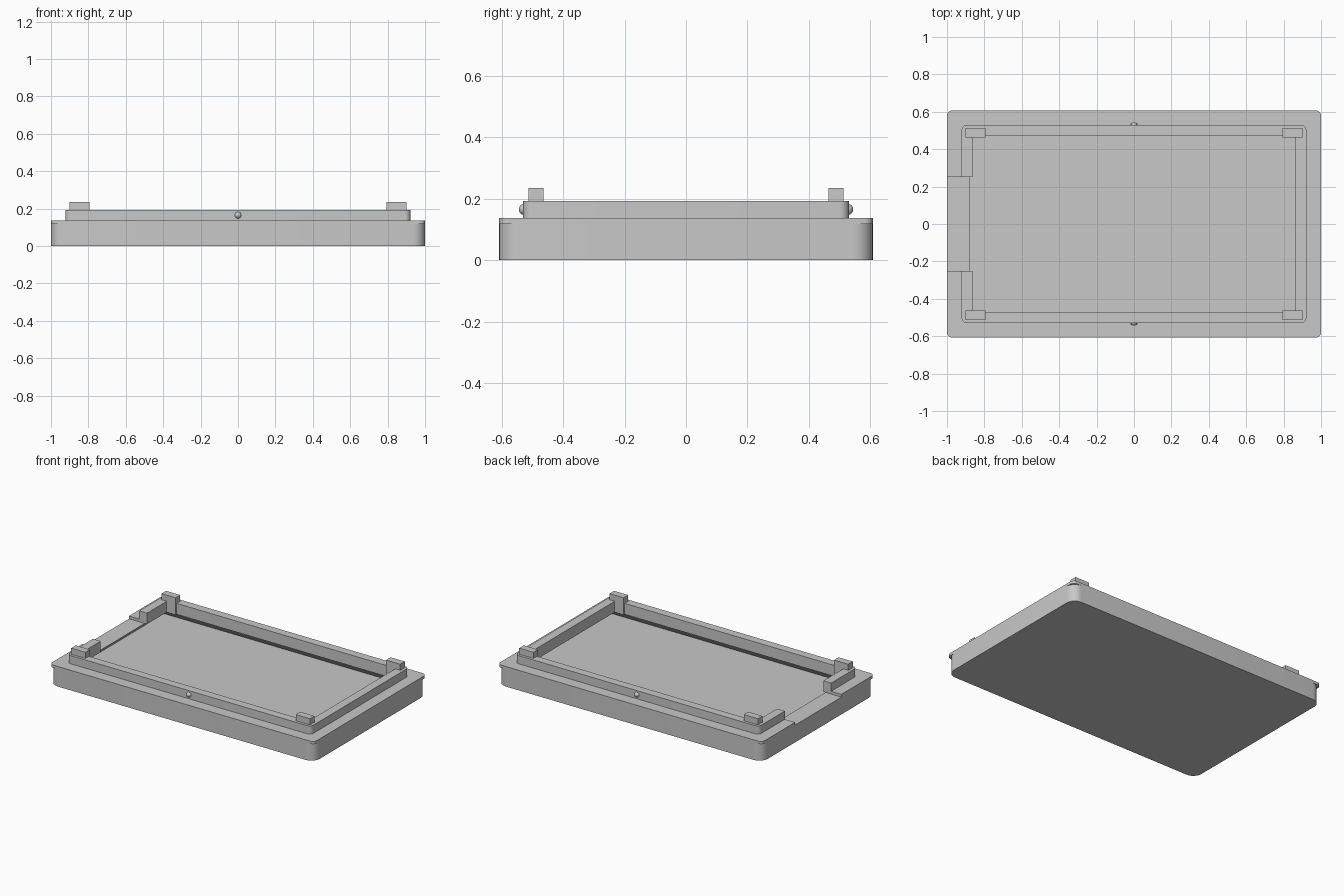
import bpy, bmesh

cube = bpy.data.objects.get("Cube")
if cube:
    bpy.data.objects.remove(cube, do_unlink=True)

grey = bpy.data.materials.new("plain_grey")
grey.use_nodes = True
colour = (0.58, 0.58, 0.58, 1)
grey.diffuse_color = colour
grey.node_tree.nodes["Principled BSDF"].inputs["Base Color"].default_value = colour


def activate(ob):
    bpy.ops.object.select_all(action='DESELECT')
    ob.select_set(True)
    bpy.context.view_layer.objects.active = ob


def box(name, low, high, radius=0, taper=0):
    """Box between two corners, with rounded upright edges or a narrowed top."""
    bm = bmesh.new()
    bmesh.ops.create_cube(bm, size=1)
    for v in bm.verts:
        inset = taper if v.co.z > 0 else 0
        for i in range(3):
            v.co[i] = high[i] if v.co[i] > 0 else low[i]
        for i in range(2):
            v.co[i] -= inset if v.co[i] > 0 else -inset
    if radius:
        upright = [e for e in bm.edges
                   if abs(e.verts[0].co.z - e.verts[1].co.z) > 0.001]
        bmesh.ops.bevel(bm, geom=upright, offset=radius, segments=8,
                        profile=0.5, affect='EDGES')
    mesh = bpy.data.meshes.new(name)
    bm.to_mesh(mesh)
    bm.free()
    mesh.materials.append(grey)
    ob = bpy.data.objects.new(name, mesh)
    bpy.context.collection.objects.link(ob)
    return ob


def slab(name, half_x, half_y, z0, z1, radius=0, taper=0):
    return box(name, (-half_x, -half_y, z0), (half_x, half_y, z1), radius, taper)


def cut(ob, cutter):
    activate(ob)
    mod = ob.modifiers.new("cut", 'BOOLEAN')
    mod.operation = 'DIFFERENCE'
    mod.solver = 'EXACT'
    mod.object = cutter
    bpy.ops.object.modifier_apply(modifier=mod.name)
    bpy.data.objects.remove(cutter, do_unlink=True)


def smooth(ob):
    activate(ob)
    bpy.ops.object.shade_smooth_by_angle()


FLOOR, LEDGE, FLANGE, RIM, POST = 0.048, 0.118, 0.137, 0.193, 0.235

# Base with a cavity whose walls lean inwards towards the top
base = slab("base", 1, 0.608, 0, LEDGE, 0.065)
lean = 0.08
cut(base, slab("cavity_cutter", 0.95, 0.56, FLOOR, FLOOR + lean, taper=lean))
smooth(base)

# Flange and raised rim, open in the middle and notched on the right side
flange = slab("flange", 1, 0.608, LEDGE, FLANGE, 0.03)
rim = slab("rim", 0.922, 0.53, FLANGE, RIM, 0.03)
for part in (flange, rim):
    cut(part, slab("opening_cutter", 0.863, 0.473, 0, 0.3))
    cut(part, box("notch_cutter", (-1.1, -0.25, 0), (-0.7, 0.25, 0.3)))
    smooth(part)

# Corner posts and snap knobs
for sy, end in ((-1, "front"), (1, "back")):
    for sx, side in ((-1, "right"), (1, "left")):
        xs = sorted((sx * 0.795, sx * 0.902))
        ys = sorted((sy * 0.463, sy * 0.512))
        box(f"{end}_{side}_post", (xs[0], ys[0], LEDGE), (xs[1], ys[1], POST))
    bpy.ops.mesh.primitive_uv_sphere_add(segments=24, ring_count=12, radius=0.018,
                                         location=(0, sy * 0.526, 0.165))
    knob = bpy.context.object
    knob.name = f"{end}_knob"
    knob.data.materials.append(grey)
    smooth(knob)
